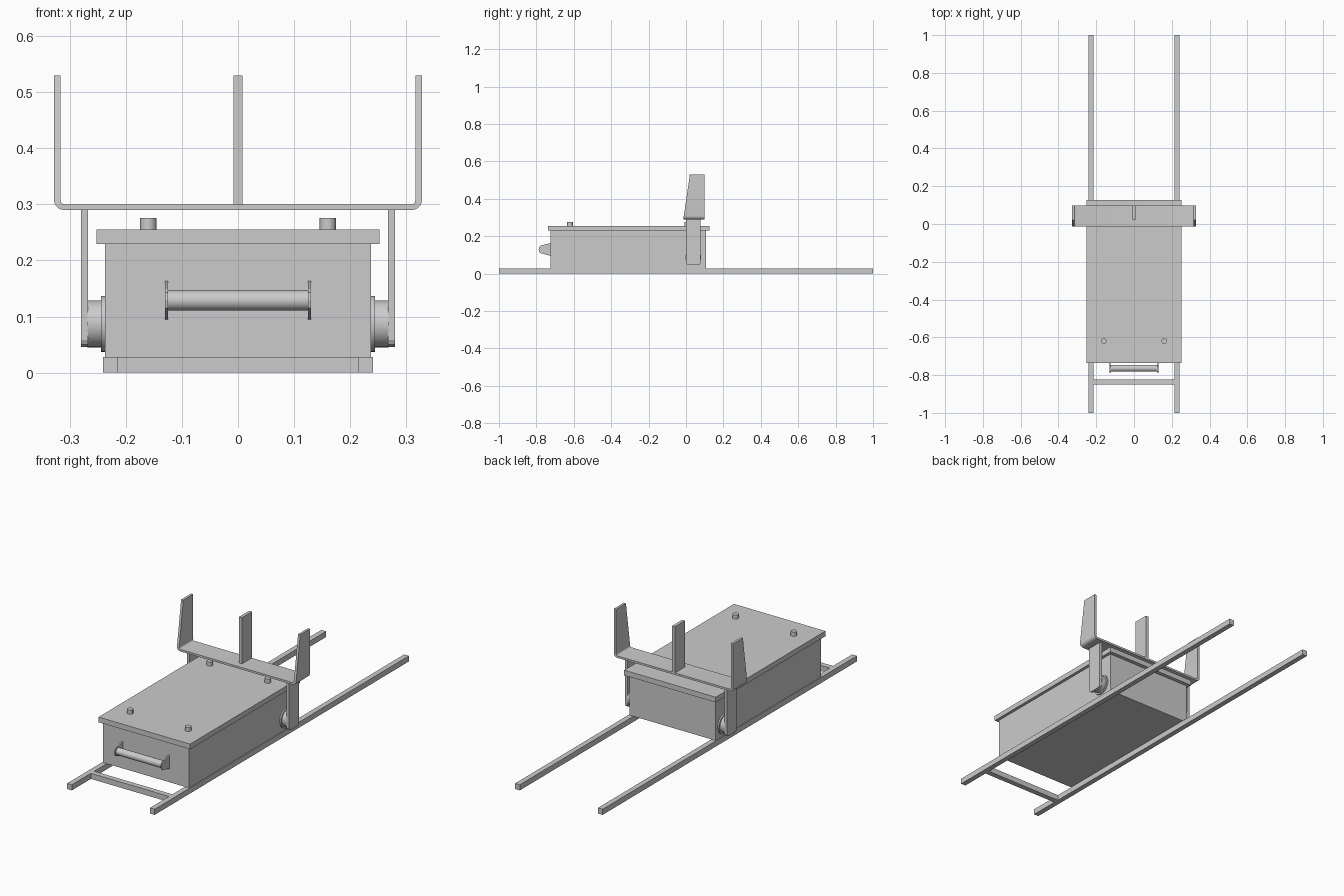
import bpy, bmesh
from math import sin, cos, pi, radians
from mathutils import Matrix

if "Cube" in bpy.data.objects:
    bpy.data.objects.remove(bpy.data.objects["Cube"])


def make(name, bm, smooth=False):
    bmesh.ops.recalc_face_normals(bm, faces=bm.faces)
    mesh = bpy.data.meshes.new(name)
    bm.to_mesh(mesh)
    bm.free()
    ob = bpy.data.objects.new(name, mesh)
    bpy.context.collection.objects.link(ob)
    if smooth:
        bpy.ops.object.select_all(action='DESELECT')
        ob.select_set(True)
        bpy.context.view_layer.objects.active = ob
        bpy.ops.object.shade_smooth_by_angle(angle=radians(50))
    return ob


def box(name, x0, x1, y0, y1, z0, z1):
    bm = bmesh.new()
    bmesh.ops.create_cube(bm, size=1)
    bmesh.ops.scale(bm, vec=(x1 - x0, y1 - y0, z1 - z0), verts=bm.verts)
    bmesh.ops.translate(bm, vec=((x0 + x1) / 2, (y0 + y1) / 2, (z0 + z1) / 2), verts=bm.verts)
    return make(name, bm)


def cylinder(name, centre, radius, length, axis='Z', sides=32):
    bm = bmesh.new()
    bmesh.ops.create_cone(bm, cap_ends=True, segments=sides, radius1=radius, radius2=radius, depth=length)
    if axis == 'X':
        bmesh.ops.rotate(bm, verts=bm.verts, matrix=Matrix.Rotation(pi / 2, 3, 'Y'))
    bmesh.ops.translate(bm, vec=centre, verts=bm.verts)
    return make(name, bm, True)


def plate(name, profile, x0, x1):
    """Extrude a (y, z) outline from x0 to x1."""
    bm = bmesh.new()
    face = bm.faces.new([bm.verts.new((x0, y, z)) for y, z in profile])
    new = bmesh.ops.extrude_face_region(bm, geom=[face])['geom']
    bmesh.ops.translate(bm, vec=(x1 - x0, 0, 0), verts=[v for v in new if isinstance(v, bmesh.types.BMVert)])
    return make(name, bm)


# Box body and overhanging lid
box("body", -0.237, 0.237, -0.725, 0.107, 0.028, 0.229)
box("lid", -0.252, 0.252, -0.737, 0.126, 0.229, 0.255)

# Long rails and front crossbar
box("front_crossbar", -0.215, 0.215, -0.85, -0.823, 0, 0.028)

# Handle bar on the front
cylinder("handle_bar", (0, -0.764, 0.129), 0.018, 0.25, 'X')
bracket = [(-0.725, 0.095), (-0.725, 0.163), (-0.777, 0.149), (-0.785, 0.143),
           (-0.788, 0.129), (-0.785, 0.115), (-0.777, 0.109)]
arm = [(0, 0.29), (0, 0.058), (0.004, 0.050), (0.012, 0.046), (0.066, 0.046),
       (0.074, 0.050), (0.078, 0.058), (0.078, 0.29)]

for side, s in (("left", -1), ("right", 1)):
    box(side + "_rail", *sorted((s * 0.215, s * 0.241)), -1, 1, 0, 0.028)
    plate(side + "_handle_bracket", bracket, s * 0.125, s * 0.13)
    # Pivot hub and swing arm
    cylinder(side + "_pivot_flange", (s * 0.240, 0.039, 0.087), 0.05, 0.008, 'X')
    cylinder(side + "_pivot_hub", (s * 0.2545, 0.039, 0.087), 0.042, 0.027, 'X')
    plate(side + "_swing_arm", arm, s * 0.267, s * 0.28)
    # Lid knobs
    for end, y in (("front", -0.62), ("back", 0.007)):
        cylinder(f"{side}_{end}_lid_knob", (s * 0.16, y, 0.265), 0.015, 0.021, sides=8)

# Cradle bent from one strip, with tapered end prongs
cx, cz = 0.310, 0.308
half = [((0.328, 0.53), (0.316, 0.53))]
for i in range(6):
    a = -pi / 2 * i / 5
    half.append(((cx + 0.018 * cos(a), cz + 0.018 * sin(a)),
                 (cx + 0.006 * cos(a), cz + 0.008 * sin(a))))
strip = half + [((-o[0], o[1]), (-i[0], i[1])) for o, i in reversed(half)]
bm = bmesh.new()
rings = []
for outer, inner in strip:
    t = min(1, max(0, (outer[1] - 0.30) / 0.23))
    front = -0.013 + 0.034 * t
    rings.append([bm.verts.new((p[0], y, p[1]))
                  for p, y in ((outer, front), (inner, front), (inner, 0.098), (outer, 0.098))])
for a, b in zip(rings, rings[1:]):
    for k in range(4):
        bm.faces.new((a[k], a[(k + 1) % 4], b[(k + 1) % 4], b[k]))
bm.faces.new(rings[0])
bm.faces.new(rings[-1])
make("cradle_strip", bm, True)

# Middle prong
box("cradle_middle_prong", -0.008, 0.008, 0.02, 0.098, 0.30, 0.53)
